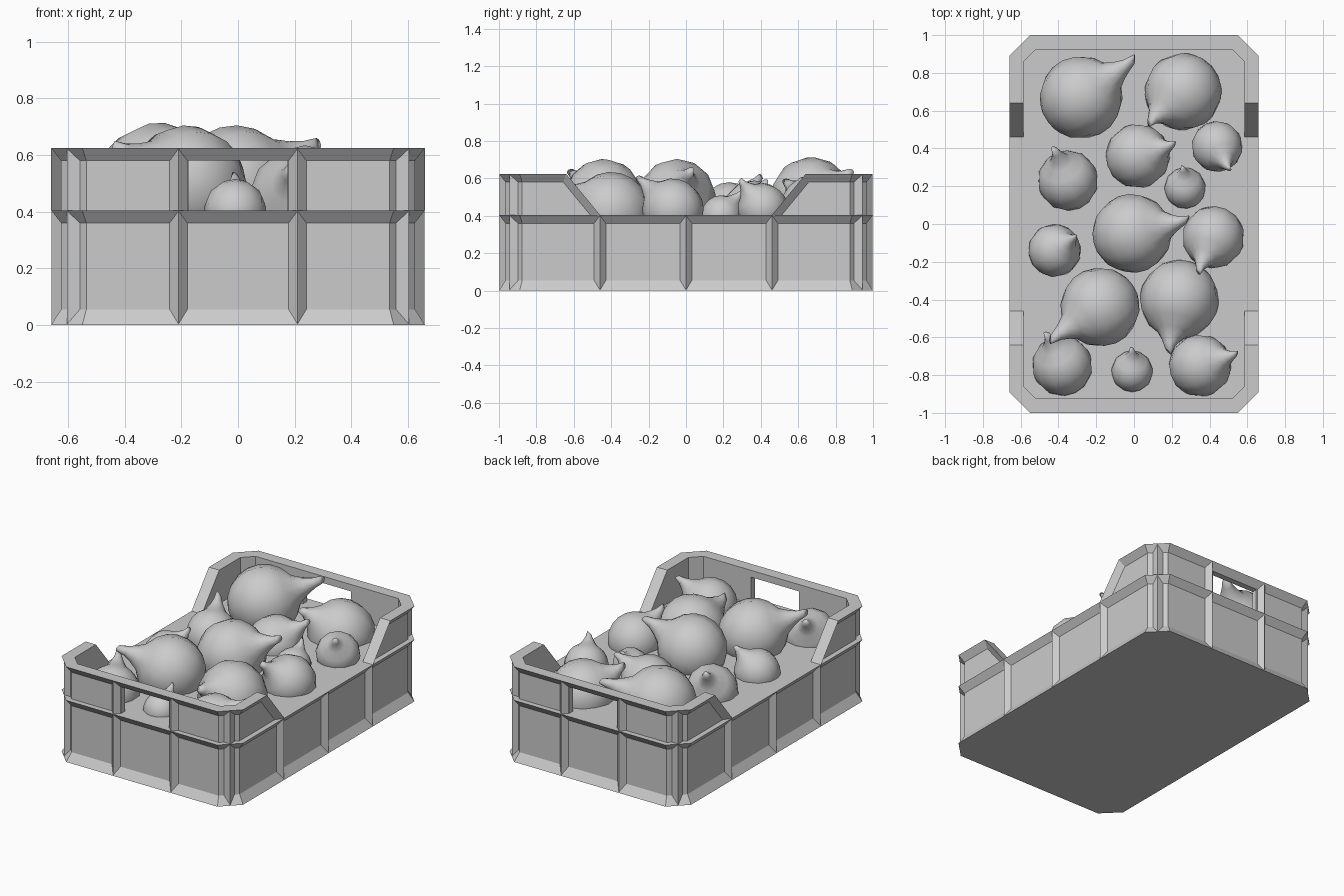
import bpy, bmesh, math
from mathutils import Vector

if "Cube" in bpy.data.objects:
    bpy.data.objects.remove(bpy.data.objects["Cube"])

grey = bpy.data.materials.new("plain_grey")
grey.use_nodes = True
grey.diffuse_color = (0.6, 0.6, 0.6, 1)
grey.node_tree.nodes["Principled BSDF"].inputs["Base Color"].default_value = (0.6, 0.6, 0.6, 1)

W, D, CUT = 0.66, 1.0, 0.11           # half width, half depth, corner cut
RECESS, WALL = 0.035, 0.075           # panel recess, wall thickness
FLOOR, TOP = 0.405, 0.625


def finish(name, bm, smooth=False):
    bmesh.ops.recalc_face_normals(bm, faces=bm.faces)
    mesh = bpy.data.meshes.new(name)
    bm.to_mesh(mesh)
    bm.free()
    for p in mesh.polygons:
        p.use_smooth = smooth
    mesh.materials.append(grey)
    ob = bpy.data.objects.new(name, mesh)
    bpy.context.collection.objects.link(ob)
    return ob


def loft(bm, rings, wrap_ring=True, wrap_loft=False):
    """Skin a list of equal point rings and close both ends."""
    rows = [[bm.verts.new(p) for p in ring] for ring in rings]
    n = len(rows[0])
    pairs = list(zip(rows, rows[1:])) + ([(rows[-1], rows[0])] if wrap_loft else [])
    for a, b in pairs:
        for i in range(n if wrap_ring else n - 1):
            j = (i + 1) % n
            bm.faces.new((a[i], a[j], b[j], b[i]))
    if wrap_ring:
        bm.faces.new(rows[0])
        bm.faces.new(rows[-1])
    else:
        bm.faces.new([r[0] for r in rows])
        bm.faces.new([r[-1] for r in rows])


def half_outline(inset, y_start):
    """Path from one side, round the cut corners, to the other side."""
    x, y, c = W - inset, D - inset, CUT - inset * 0.586
    right = [(x, y_start), (x, y - c), (x - c, y)]
    return right + [(-px, py) for px, py in reversed(right)]


def octagon(inset, z):
    half = half_outline(inset, 0)[1:-1]
    return [(x, y, z) for x, y in half + [(-x, -y) for x, y in half]]


# Crate body with flared foot and rim
bm = bmesh.new()
loft(bm, [octagon(i, z) for i, z in
          ((0, 0), (RECESS, 0.055), (RECESS, 0.36), (0, FLOOR))])
finish("crate_body", bm)


# Raised end walls with sloping wings and a hand hole
def wing_y(z):
    return 0.46 + (z - FLOOR) * 0.82


cutter_bm = bmesh.new()
bmesh.ops.create_cube(cutter_bm, size=1)
for v in cutter_bm.verts:
    v.co = (v.co.x * 0.35, v.co.y * 3, 0.48 + v.co.z * 0.2)
cutter = finish("hand_hole_cutter", cutter_bm)
cutter.hide_render = True
cutter.hide_viewport = True

section = ((RECESS, FLOOR), (RECESS, 0.58), (0, TOP), (WALL, TOP), (WALL, FLOOR))
for name, s in (("back", 1), ("front", -1)):
    bm = bmesh.new()
    loft(bm, [[(x, y * s, z) for x, y in half_outline(i, wing_y(z))]
              for i, z in section], wrap_ring=False, wrap_loft=True)
    wall = finish(name + "_end_wall", bm)
    hole = wall.modifiers.new("hand_hole", "BOOLEAN")
    hole.object = cutter
    hole.solver = "EXACT"

    # Flange running down each wing slope
    for side, t in (("left", 1), ("right", -1)):
        bm = bmesh.new()
        loft(bm, [[(t * x, s * (wing_y(z) + dy), z) for x, dy in
                   ((W, 0), (W - RECESS - 0.005, 0), (W - RECESS - 0.005, 0.06))]
                  for z in (FLOOR, TOP - 0.002)])
        finish(f"{name}_{side}_wing_flange", bm)


# Pointed upright ribs
def rib(name, x, y, nx, ny, z0, z1):
    out = Vector((nx, ny, 0)).normalized()
    along = Vector((-out.y, out.x, 0))
    edge = Vector((x, y, 0))
    depth = RECESS + 0.005
    tri = [edge - out * 0.002, edge - out * depth + along * 0.036,
           edge - out * depth - along * 0.036]
    bm = bmesh.new()
    loft(bm, [[p + Vector((0, 0, z)) for p in tri] for z in (z0, z1)])
    finish(name, bm)


LOWER, UPPER = (0.003, FLOOR - 0.003), (FLOOR, TOP - 0.003)
for sx in (1, -1):
    for y in (-0.46, 0, 0.46):
        rib("side_rib", sx * W, y, sx, 0, *LOWER)
    for sy in (1, -1):
        for span in (LOWER, UPPER):
            rib("end_rib", sx * 0.21, sy * D, 0, sy, *span)
            rib("corner_rib", sx * (W - CUT / 2), sy * (D - CUT / 2), sx, sy, *span)


# Round vegetables with a tapering stem
def vegetable(centre, radius, tip):
    centre, tip = Vector(centre), Vector(tip)
    axis = tip - centre
    length = axis.length / radius
    turn = axis.to_track_quat("Z", "Y")
    angles = [math.radians(a) for a in range(-80, 51, 18)]
    profile = [(math.cos(a), math.sin(a)) for a in angles]
    neck = 0.98
    profile += [(0.4, 0.93), (0.25, neck + (length - neck) * 0.3),
                (0.15, neck + (length - neck) * 0.65), (0.1, length)]
    sides = 12
    rings = []
    for r, h in profile:
        ring = [Vector((r * math.cos(k * math.tau / sides),
                        r * math.sin(k * math.tau / sides), h)) for k in range(sides)]
        rings.append([centre + turn @ (p * radius) for p in ring])
    # Slanted stem end
    for k, p in enumerate(rings[-1]):
        p += axis.normalized() * radius * 0.08 * math.cos(k * math.tau / sides)
    bm = bmesh.new()
    loft(bm, rings)
    finish("vegetable", bm, smooth=True)


# Centre x, y, z, radius, then stem tip x, y, z
for x, y, z, r, tx, ty, tz in (
        (-.28, .67, .495, .22, 0, .87, .63),
        (.26, .70, .42, .205, .08, .54, .58),
        (.02, .36, .42, .17, .21, .42, .58),
        (.44, .41, .44, .135, .50, .29, .59),
        (-.35, .23, .42, .16, -.42, .40, .61),
        (.27, .19, .40, .11, .26, .30, .53),
        (-.01, -.05, .495, .21, .28, .02, .64),
        (.42, -.07, .435, .165, .34, -.25, .60),
        (-.42, -.14, .42, .14, -.31, -.07, .58),
        (-.18, -.44, .495, .21, -.44, -.61, .63),
        (.24, -.40, .425, .21, .18, -.67, .55),
        (-.38, -.75, .42, .16, -.46, -.58, .59),
        (-.01, -.78, .405, .11, -.01, -.66, .53),
        (.35, -.75, .42, .165, .54, -.69, .57)):
    vegetable((x, y, z), r, (tx, ty, tz))
